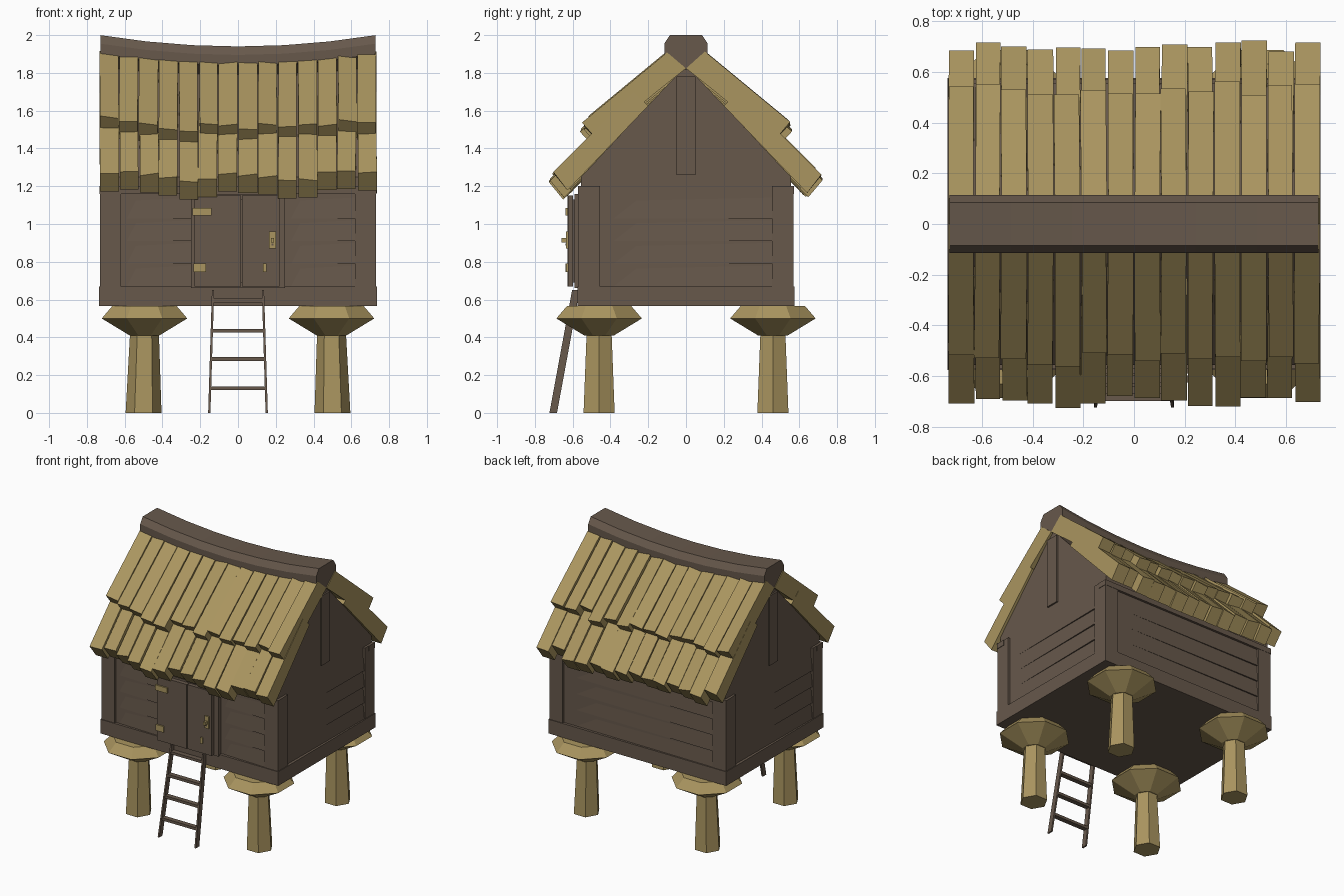
import bpy, bmesh, random
from math import cos, sin, tau, pi
from mathutils import Vector, Matrix

random.seed(7)
cube = bpy.data.objects.get("Cube")
if cube:
    bpy.data.objects.remove(cube, do_unlink=True)


def material(name, rgb):
    m = bpy.data.materials.new(name)
    m.use_nodes = True
    m.diffuse_color = (*rgb, 1)
    m.node_tree.nodes["Principled BSDF"].inputs["Base Color"].default_value = (*rgb, 1)
    return m


BROWN = material("dark brown wood", (0.135, 0.098, 0.071))
TAN = material("straw tan wood", (0.40, 0.30, 0.115))


def build(name, mat, solids, matrix=Matrix()):
    """Make one object from solids; each solid is a list of rings lofted and capped."""
    bm = bmesh.new()
    for rings in solids:
        loops = [[bm.verts.new(matrix @ Vector(p)) for p in ring] for ring in rings]
        n = len(loops[0])
        for a, b in zip(loops, loops[1:]):
            for i in range(n):
                j = (i + 1) % n
                bm.faces.new((a[i], a[j], b[j], b[i]))
        bm.faces.new(loops[0][::-1])
        bm.faces.new(loops[-1])
    bmesh.ops.recalc_face_normals(bm, faces=bm.faces)
    mesh = bpy.data.meshes.new(name)
    bm.to_mesh(mesh)
    bm.free()
    mesh.materials.append(mat)
    obj = bpy.data.objects.new(name, mesh)
    bpy.context.collection.objects.link(obj)
    return obj


def box(x0, x1, y0, y1, z0, z1):
    return [[(x0, y0, z), (x1, y0, z), (x1, y1, z), (x0, y1, z)] for z in (z0, z1)]


def ngon(cx, cy, z, r, n, turn=0.0):
    return [(cx + r * cos(tau * i / n + turn), cy + r * sin(tau * i / n + turn), z)
            for i in range(n)]


def sag(x, depth):
    return depth * ((x / 0.73) ** 2 - 1)


# House core with gable ends
gable = [(-0.555, 0.575), (0.555, 0.575), (0.555, 1.25), (0, 1.84), (-0.555, 1.25)]
build("house_core", BROWN, [[[(x, y, z) for y, z in gable] for x in (-0.715, 0.715)]])

# Base beams, corner posts and eave beams
build("base_beams", BROWN, [box(-0.735, 0.735, -0.575, 0.575, 0.565, 0.67)])
build("corner_posts", BROWN, [
    box(*sorted((sx * 0.62, sx * 0.73)), *sorted((sy * 0.455, sy * 0.57)), 0.66, 1.2)
    for sx in (-1, 1) for sy in (-1, 1)])
build("eave_beams", BROWN, [
    box(-0.733, 0.733, *sorted((s * 0.5, s * 0.572)), 1.16, 1.2) for s in (-1, 1)])
build("gable_boards", BROWN, [
    box(*sorted((s * 0.70, s * 0.727)), -0.05, 0.05, 1.26, 1.78) for s in (-1, 1)])


# Warped wall planks, built facing the front and turned to each side
def plank(u0, u1, z0, z1, face):
    near, far, back = -face + 0.004, -face + 0.016, -face + 0.04
    return [[(u0, back, z0), (u1, back, z0), (u1, near, z0), (u0, far, z0)],
            [(u0, back, z1), (u1, back, z1), (u1, far, z1), (u0, far + 0.002, z1)]]


walls = [("front", 0, 0.57, [(-0.62, -0.25), (0.25, 0.62)]),
         ("left", 1, 0.73, [(-0.46, 0.46)]),
         ("back", 2, 0.57, [(-0.62, 0.62)]),
         ("right", 3, 0.73, [(-0.46, 0.46)])]
for side, quarter, face, spans in walls:
    planks = [plank(u0, u1, 0.67 + 0.12 * i, 0.79 + 0.12 * i, face)
              for u0, u1 in spans for i in range(4)]
    build(side + "_wall_planks", BROWN, planks, Matrix.Rotation(quarter * pi / 2, 4, "Z"))

# Door with frame, hinges and lock
build("door_frame", BROWN, [box(-0.25, 0.25, -0.59, -0.55, 0.66, 1.16)])
build("door", BROWN, [box(-0.23, 0.016, -0.628, -0.597, 0.67, 1.15),
                      box(0.02, 0.22, -0.625, -0.597, 0.67, 1.15),
                      box(-0.2, 0.2, -0.6, -0.58, 0.69, 1.13)])
build("door_hinges", TAN, [box(-0.24, -0.14, -0.638, -0.6, 1.045, 1.085),
                           box(-0.235, -0.17, -0.638, -0.6, 0.745, 0.79)])
build("door_lock", TAN, [box(0.165, 0.2, -0.634, -0.62, 0.87, 0.96),
                         box(0.132, 0.15, -0.636, -0.62, 0.745, 0.79)])
build("door_handle", TAN, [box(0.174, 0.19, -0.66, -0.63, 0.902, 0.925)])
build("keyhole", BROWN, [box(0.177, 0.188, -0.637, -0.63, 0.885, 0.898)])

# Sagging ridge beam
profile = [(0, 1.82), (0.115, 1.9), (0.115, 1.955), (0.085, 2.0),
           (-0.085, 2.0), (-0.115, 1.955), (-0.115, 1.9)]
stations = [-0.728 + 1.456 * i / 6 for i in range(7)]
build("ridge_beam", BROWN,
      [[[(x, y, z + sag(x, 0.06)) for y, z in profile] for x in stations]])


# Roof shingles: each has a lower and an outer edge, running from top to tip
def shingle(x, width, side, section, depth, change):
    top_in, top_out, tip_out, tip_in = [Vector(p) for p in section]
    shift = (tip_out - top_out).normalized() * change
    lean = random.uniform(-0.004, 0.004)
    lift = random.uniform(-0.008, 0.008)
    rings = []
    for inner, outer, slide in ((top_in, top_out, 0), (tip_in + shift, tip_out + shift, lean)):
        half = width / 2
        ring = []
        for p, s, bump in ((inner, -1, 0), (inner, 1, 0), (outer, 1, lift), (outer, -1, -lift)):
            px = max(-0.735, min(0.735, x + s * half + slide))
            ring.append((px, side * p.x, p.y + sag(x, depth) + bump))
        rings.append(ring)
    return rings


upper = [(0.0, 1.83), (0.1, 1.915), (0.53, 1.56), (0.45, 1.47)]
lower = [(0.2, 1.63), (0.28, 1.7), (0.715, 1.265), (0.64, 1.17)]
COUNT = 14
for label, side in (("front", -1), ("back", 1)):
    for row, section, depth, low, high in (("upper", upper, 0.05, -0.03, 0.045),
                                           ("lower", lower, 0.035, -0.06, 0.015)):
        pitch = 1.47 / COUNT
        pieces = []
        for i in range(COUNT):
            x = -0.735 + pitch * (i + 0.5)
            width = pitch - random.uniform(0.003, 0.01)
            pieces.append(shingle(x, width, side, section, depth, random.uniform(low, high)))
        build(f"{label}_{row}_shingles", TAN, pieces)

# Stilts with wide flared caps
for fb, sy in (("front", -1), ("back", 1)):
    for lr, sx in (("left", 1), ("right", -1)):
        cx, cy = sx * 0.495, sy * 0.46
        build(f"{fb}_{lr}_stilt", TAN,
              [[ngon(cx + sx * 0.005, cy, 0, 0.095, 6), ngon(cx, cy, 0.43, 0.076, 6)]])
        build(f"{fb}_{lr}_stilt_cap", TAN,
              [[ngon(cx, cy, z, r, 8, pi / 8)
                for z, r in ((0.41, 0.085), (0.5, 0.245), (0.565, 0.185))]])


# Leaning ladder
def rail_y(z):
    return -0.703 + 0.12 * z / 0.65


def rail_x(z):
    return 0.152 - 0.02 * z / 0.65


rails = []
for s in (-1, 1):
    rails.append([[(s * rail_x(z) + dx, rail_y(z) + dy, z)
                   for dx, dy in ((-0.006, -0.02), (0.006, -0.02), (0.006, 0.02), (-0.006, 0.02))]
                  for z in (0, 0.65)])
build("ladder_rails", BROWN, rails)
build("ladder_rungs", BROWN, [
    box(-rail_x(z), rail_x(z), rail_y(z) - 0.018, rail_y(z) + 0.018, z - 0.01, z + 0.01)
    for z in (0.13, 0.285, 0.435, 0.595)])
